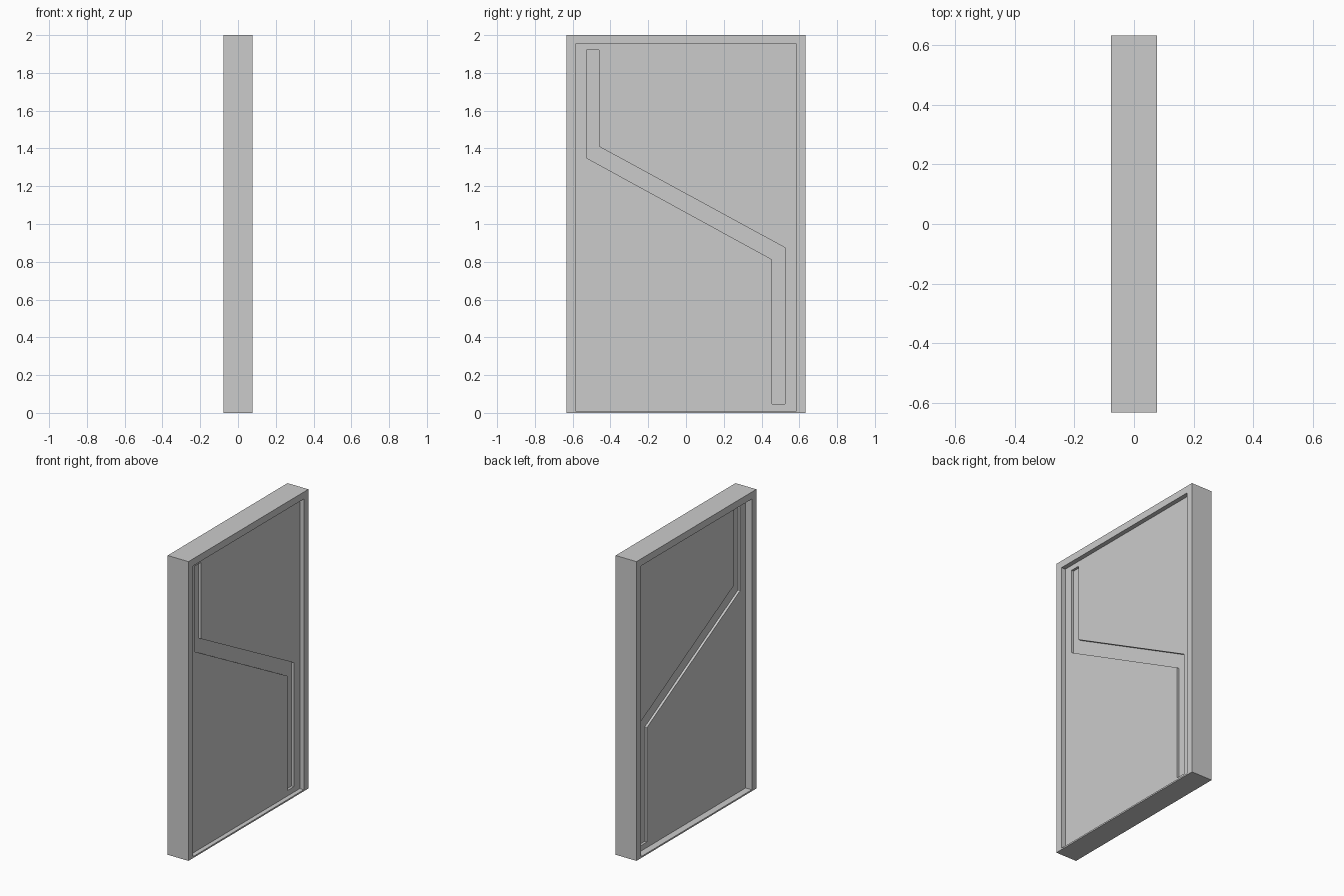
import bpy, bmesh
from mathutils import Vector

if "Cube" in bpy.data.objects:
    bpy.data.objects.remove(bpy.data.objects["Cube"])

HX, HY, H = 0.077, 0.633, 2.0          # half thickness, half width, height
BACK, FRONT, GROOVE = -0.031, 0.047, 0.016


def prism(name, outline, x0, x1):
    """Extrude a closed (y, z) outline along x."""
    bm = bmesh.new()
    face = bm.faces.new([bm.verts.new((x0, y, z)) for y, z in outline])
    ext = bmesh.ops.extrude_face_region(bm, geom=[face])
    moved = [v for v in ext["geom"] if isinstance(v, bmesh.types.BMVert)]
    bmesh.ops.translate(bm, verts=moved, vec=Vector((x1 - x0, 0, 0)))
    bmesh.ops.recalc_face_normals(bm, faces=bm.faces)
    mesh = bpy.data.meshes.new(name)
    bm.to_mesh(mesh)
    bm.free()
    obj = bpy.data.objects.new(name, mesh)
    bpy.context.collection.objects.link(obj)
    return obj


def carve(obj, cutter):
    cutter.hide_render = True
    mod = obj.modifiers.new("carve", 'BOOLEAN')
    mod.operation = 'DIFFERENCE'
    mod.solver = 'EXACT'
    mod.object = cutter
    bpy.context.view_layer.objects.active = obj
    bpy.ops.object.modifier_apply(modifier=mod.name)
    bpy.data.objects.remove(cutter)


def rect(y, z0, z1):
    return [(-y, z0), (y, z0), (y, z1), (-y, z1)]


# Door slab with its outer rim
door = prism("door", rect(HY, 0, H), -HX, HX)

# Recessed panel on both faces
opening = rect(0.585, 0.01, 1.953)
carve(door, prism("front_recess", opening, FRONT, HX + 0.1))
carve(door, prism("back_recess", opening, -HX - 0.1, BACK))

# Z-shaped groove in both panels
zig = [(-0.527, 1.92), (-0.46, 1.92), (-0.46, 1.41), (0.523, 0.875),
       (0.523, 0.047), (0.456, 0.047), (0.456, 0.812), (-0.527, 1.35)]
carve(door, prism("front_groove", zig, FRONT - GROOVE, HX + 0.1))
carve(door, prism("back_groove", zig, -HX - 0.1, BACK + GROOVE))
